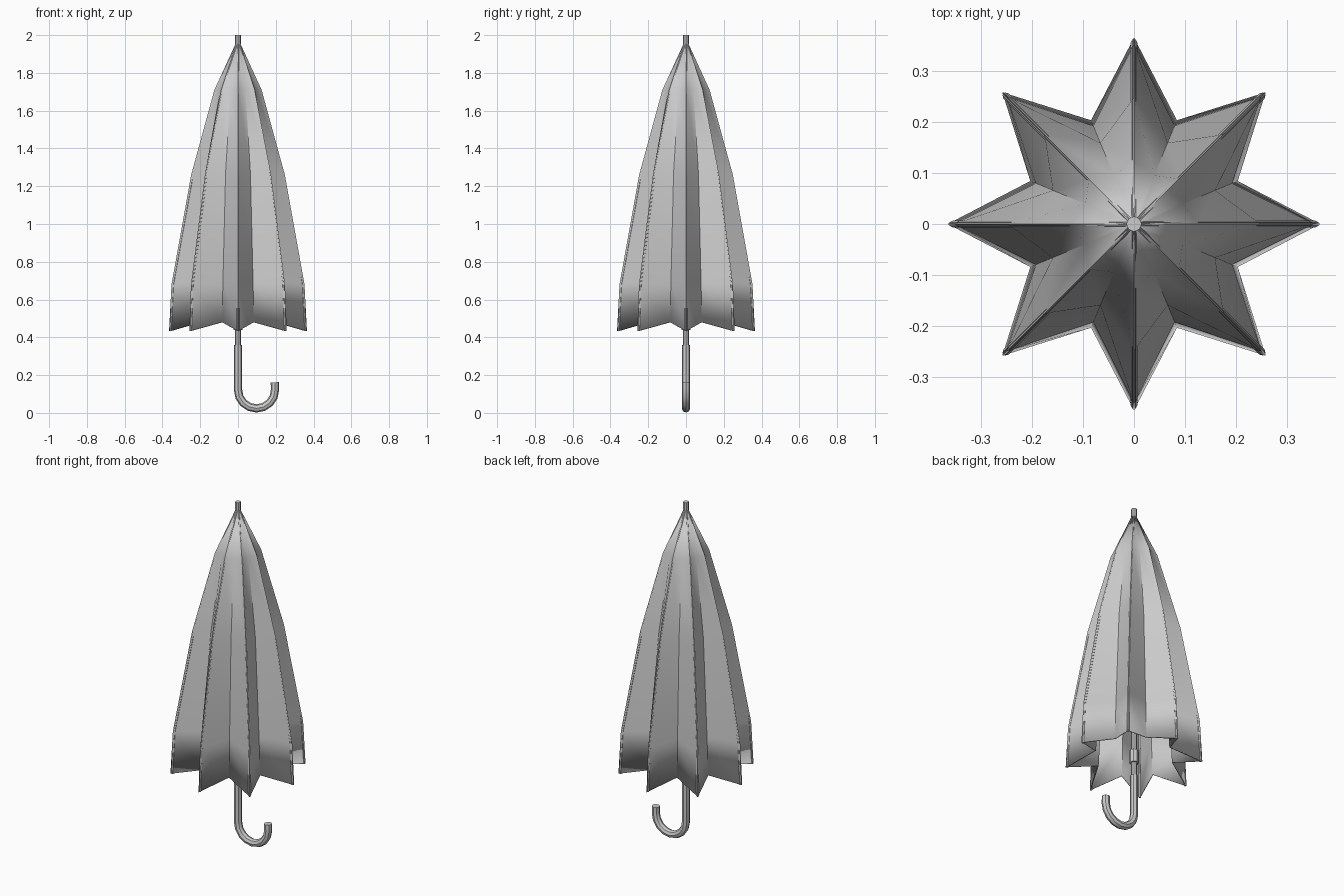
import bpy, bmesh, math

if "Cube" in bpy.data.objects:
    bpy.data.objects.remove(bpy.data.objects["Cube"])

RIBS = 8


def smooth(ob, angle=35):
    bpy.ops.object.select_all(action='DESELECT')
    ob.select_set(True)
    bpy.context.view_layer.objects.active = ob
    bpy.ops.object.shade_smooth_by_angle(angle=math.radians(angle))


def tube(name, points, radius, res=2):
    """Round rod swept along a polyline, converted to a mesh."""
    cu = bpy.data.curves.new(name, 'CURVE')
    cu.dimensions = '3D'
    cu.bevel_depth = radius
    cu.bevel_resolution = res
    cu.use_fill_caps = True
    sp = cu.splines.new('POLY')
    sp.points.add(len(points) - 1)
    for p, co in zip(sp.points, points):
        p.co = (*co, 1)
    ob = bpy.data.objects.new(name, cu)
    bpy.context.collection.objects.link(ob)
    bpy.ops.object.select_all(action='DESELECT')
    ob.select_set(True)
    bpy.context.view_layer.objects.active = ob
    bpy.ops.object.convert(target='MESH')
    ob = bpy.context.object
    smooth(ob)
    return ob


# Canopy rows: rib radius, rib height, valley radius, valley height
rows = [(0.015, 1.95, 0.014, 1.95),
        (0.125, 1.71, 0.103, 1.71),
        (0.248, 1.26, 0.172, 1.27),
        (0.352, 0.68, 0.208, 0.70),
        (0.365, 0.433, 0.220, 0.48)]

# Folded star-shaped canopy
bm = bmesh.new()
rings = []
for rr, rz, vr, vz in rows:
    ring = []
    for i in range(RIBS * 2):
        a = math.pi * i / RIBS
        r, z = (rr, rz) if i % 2 == 0 else (vr, vz)
        ring.append(bm.verts.new((r * math.cos(a), r * math.sin(a), z)))
    rings.append(ring)
n = RIBS * 2
for top, low in zip(rings, rings[1:]):
    for i in range(n):
        j = (i + 1) % n
        bm.faces.new((top[i], low[i], low[j], top[j]))
me = bpy.data.meshes.new("canopy")
bm.to_mesh(me)
bm.free()
canopy = bpy.data.objects.new("canopy", me)
bpy.context.collection.objects.link(canopy)
smooth(canopy)
solid = canopy.modifiers.new("thickness", 'SOLIDIFY')
solid.thickness = 0.008
solid.offset = -1

# Thin ribs just under each fold
for k in range(RIBS):
    a = 2 * math.pi * k / RIBS
    pts = [((max(r - 0.010, 0.008)) * math.cos(a),
            (max(r - 0.010, 0.008)) * math.sin(a), z) for r, z, _, _ in rows]
    tube(f"rib_{k + 1}", pts, 0.007, 1)

# Shaft with exposed tip, and sliding runner
tube("shaft", [(0, 0, 0.30), (0, 0, 2.0)], 0.015)
tube("runner", [(0, 0, 0.44), (0, 0, 0.515)], 0.025)

# Crook handle
R, cz = 0.098, 0.122
hook = [(0, 0, 0.36)]
for i in range(9):
    a = math.pi + math.pi * i / 8
    hook.append((R + R * math.cos(a), 0, cz + R * math.sin(a)))
hook.append((0.195, 0, 0.162))
tube("handle", hook, 0.022)
